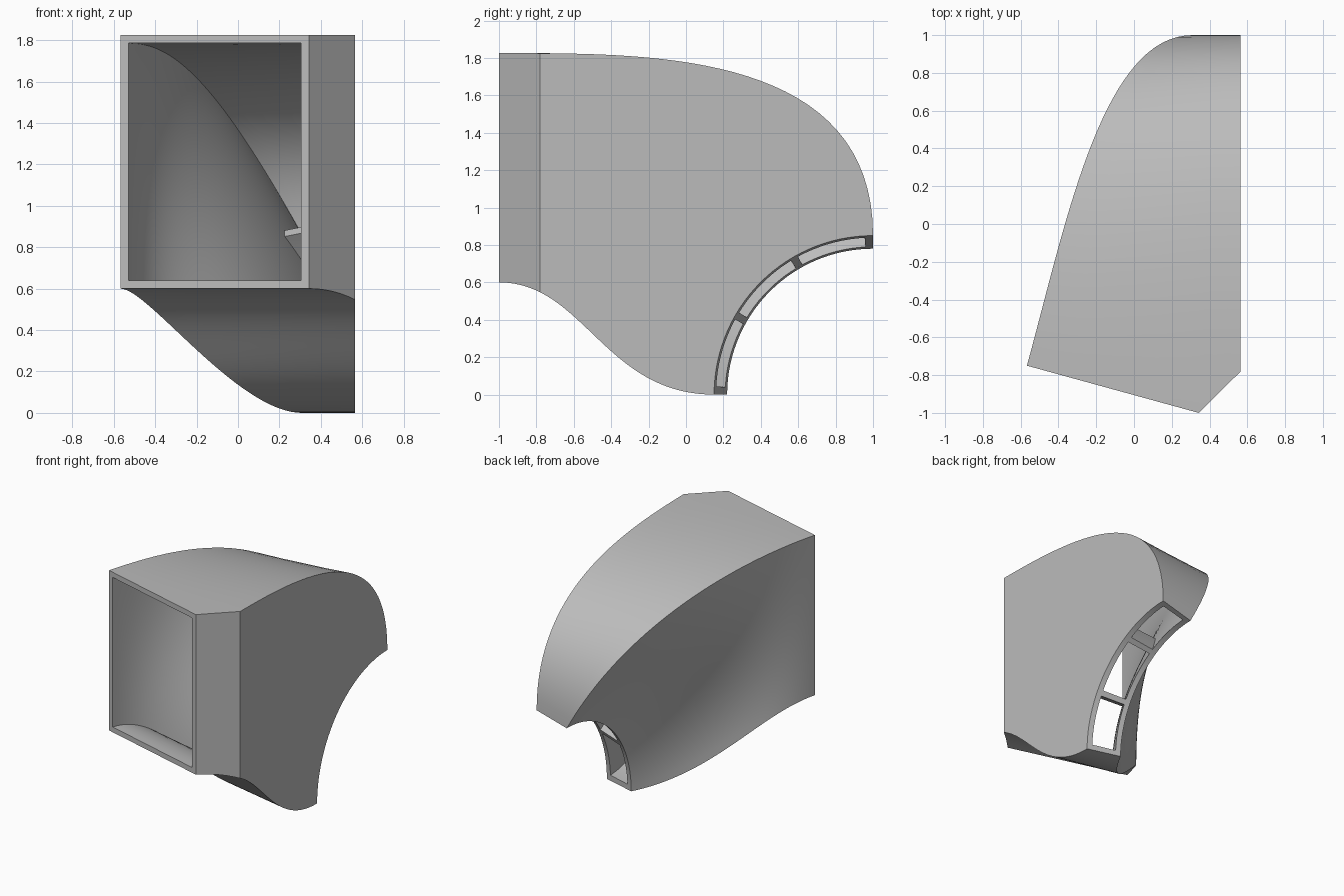
import bpy, bmesh, math
from mathutils import Vector

WALL = 0.04          # shell thickness
SIDE = 0.565         # flat outer side plane
BEND = 0.2           # share of the length used by the bevelled front part

cube = bpy.data.objects.get("Cube")
if cube:
    bpy.data.objects.remove(cube, do_unlink=True)

grey = bpy.data.materials.new("plain grey")
grey.use_nodes = True
colour = (0.5, 0.5, 0.5, 1)
grey.diffuse_color = colour
grey.node_tree.nodes["Principled BSDF"].inputs["Base Color"].default_value = colour


def bezier(p, t):
    q = 1 - t
    return p[0] * q**3 + p[1] * 3 * q * q * t + p[2] * 3 * q * t * t + p[3] * t**3


def rail(front, direction, tip_x, radius, lean, s):
    """Flow line from the inlet edge to the wheel-shaped outlet arc."""
    a = s * math.pi / 2
    radial = Vector((0, -math.cos(a), math.sin(a)))
    start = Vector((front[0], front[1], 0.6 + 1.225 * s))
    end = Vector((tip_x, 1, 0)) + radial * radius
    chord = (end - start).length
    back = (radial + Vector((-lean, 0, 0))).normalized()
    return (start, start + Vector(direction) * chord * 0.35,
            end + back * chord * 0.45, end)


def left_rail(s):
    return rail((-0.567, -0.75), (0.265, 0.964, 0), 0.31, 0.78, 0.547, s)


def right_rail(s):
    # kept in a side plane; the front bevel is applied afterwards
    return rail((SIDE, -1), (0, 1, 0), SIDE, 0.85, 0, s)


def point(s, k, tau, wall):
    left, right = left_rail(s), right_rail(s)
    # find where the flow line reaches the bevel edge
    lo, hi = 0.0, 0.6
    for _ in range(24):
        mid = (lo + hi) / 2
        if bezier(right, mid).y < -0.78:
            lo = mid
        else:
            hi = mid
    if tau <= BEND:
        t = lo * tau / BEND
    else:
        t = lo + (1 - lo) * (tau - BEND) / (1 - BEND)
    a, b = bezier(left, t), bezier(right, t)
    b.x = min(SIDE, 0.343 + (b.y + 1) * (SIDE - 0.343) / 0.22)
    inset = wall / (b - a).length
    return a.lerp(b, inset + (1 - 2 * inset) * k)


def section(bm, tau, s0, s1, wall, ns, nw):
    """Closed loop of vertices around one cross-section."""
    path = [(s0, i / nw) for i in range(nw)]
    path += [(s0 + (s1 - s0) * i / ns, 1) for i in range(ns)]
    path += [(s1, 1 - i / nw) for i in range(nw)]
    path += [(s1 - (s1 - s0) * i / ns, 0) for i in range(ns)]
    return [bm.verts.new(point(s, k, tau, wall)) for s, k in path]


def bridge(bm, a, b):
    n = len(a)
    for i in range(n):
        j = (i + 1) % n
        bm.faces.new((a[i], a[j], b[j], b[i]))


def skin(bm, taus, s0, s1, wall, ns, nw):
    loops = [section(bm, t, s0, s1, wall, ns, nw) for t in taus]
    for a, b in zip(loops, loops[1:]):
        bridge(bm, a, b)
    return loops[0], loops[-1]


def finish(bm, name):
    bmesh.ops.recalc_face_normals(bm, faces=bm.faces[:])
    mesh = bpy.data.meshes.new(name)
    bm.to_mesh(mesh)
    bm.free()
    mesh.materials.append(grey)
    ob = bpy.data.objects.new(name, mesh)
    bpy.context.collection.objects.link(ob)
    bpy.ops.object.select_all(action="DESELECT")
    ob.select_set(True)
    bpy.context.view_layer.objects.active = ob
    bpy.ops.object.shade_smooth_by_angle(angle=math.radians(30))


# Hollow duct: outer skin, inner skin, rims at inlet and outlet
taus = [BEND * i / 6 for i in range(6)]
taus += [BEND + (1 - BEND) * i / 30 for i in range(31)]
margin = WALL / 1.225
bm = bmesh.new()
outer = skin(bm, taus, 0, 1, 0, 30, 6)
inner = skin(bm, taus, margin, 1 - margin, WALL, 30, 6)
for a, b in zip(outer, inner):
    bridge(bm, a, b)
finish(bm, "duct_shell")

# Two vanes dividing the outlet into three windows
for number, centre in enumerate((1 / 3, 2 / 3)):
    bm = bmesh.new()
    half = 0.016
    ends = skin(bm, [0.9 + 0.02 * i for i in range(6)],
                centre - half, centre + half, WALL, 2, 2)
    for loop in ends:
        bm.faces.new(loop)
    finish(bm, "outlet_vane_" + ("lower", "upper")[number])
